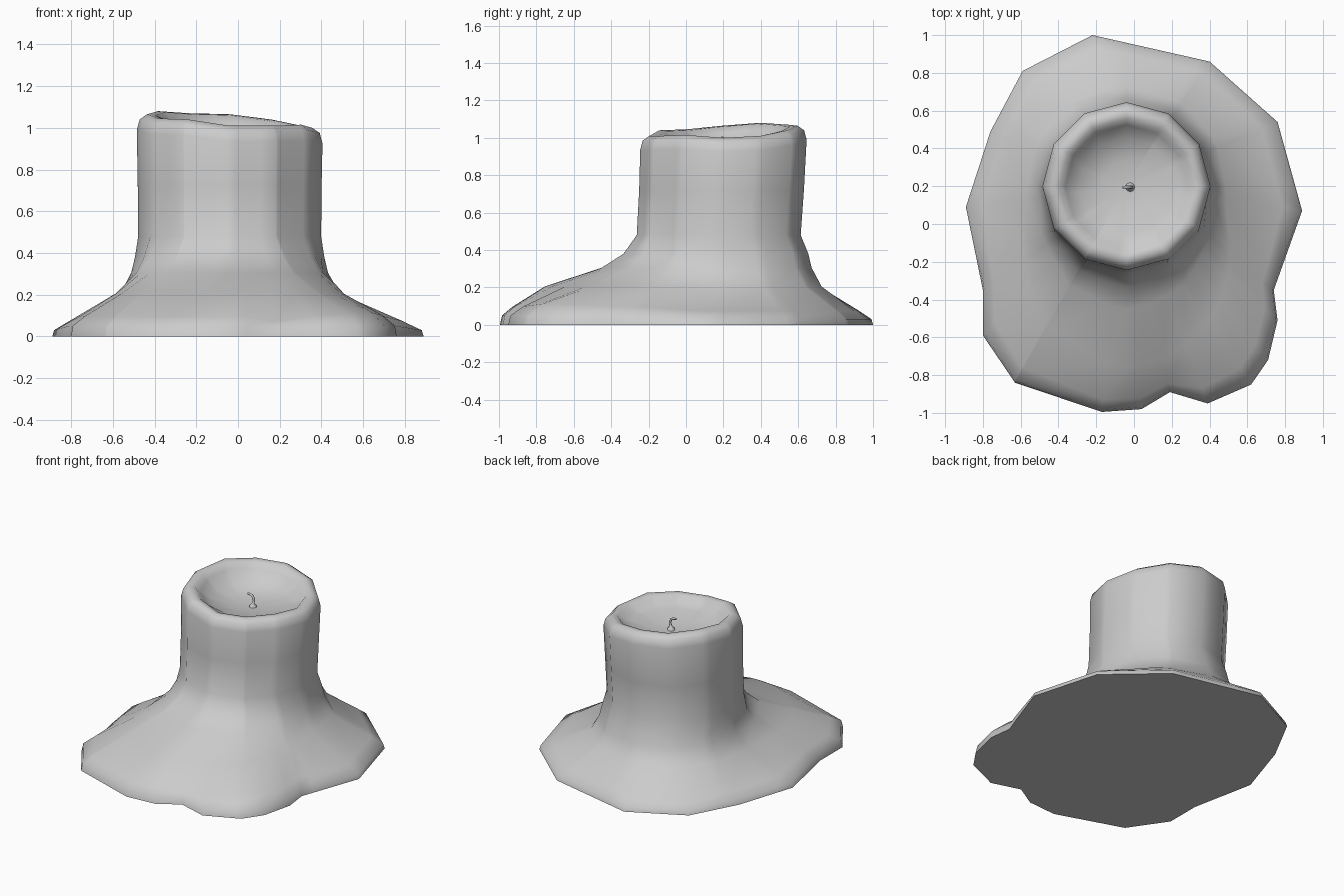
import bpy, bmesh, math
from mathutils import Vector

if "Cube" in bpy.data.objects:
    bpy.data.objects.remove(bpy.data.objects["Cube"])

CENTRE = Vector((-0.04, 0.20))


def loft(name, rings, angle, tip=None):
    """Skin a list of equal-length rings; n-gon bottom, n-gon or fan top."""
    bm = bmesh.new()
    rows = [[bm.verts.new(p) for p in ring] for ring in rings]
    n = len(rows[0])
    for a, b in zip(rows, rows[1:]):
        for i in range(n):
            j = (i + 1) % n
            bm.faces.new((a[i], a[j], b[j], b[i]))
    bm.faces.new(rows[0][::-1])
    if tip:
        t = bm.verts.new(tip)
        for i in range(n):
            bm.faces.new((rows[-1][i], rows[-1][(i + 1) % n], t))
    else:
        bm.faces.new(rows[-1])
    bmesh.ops.recalc_face_normals(bm, faces=bm.faces)
    me = bpy.data.meshes.new(name)
    bm.to_mesh(me)
    bm.free()
    ob = bpy.data.objects.new(name, me)
    bpy.context.collection.objects.link(ob)
    bpy.ops.object.select_all(action='DESELECT')
    ob.select_set(True)
    bpy.context.view_layer.objects.active = ob
    bpy.ops.object.shade_smooth_by_angle(angle=math.radians(angle))
    return ob


def angle_of(p):
    return math.atan2(p.y, p.x) % math.tau


def ray_radius(poly, a):
    """Distance from the centre to a polygon outline in direction a."""
    d = Vector((math.cos(a), math.sin(a)))
    for p, q in zip(poly, poly[1:] + poly[:1]):
        e = q - p
        den = d.x * e.y - d.y * e.x
        if abs(den) < 1e-9:
            continue
        t = (p.x * e.y - p.y * e.x) / den
        s = (p.x * d.y - p.y * d.x) / den
        if t > 0 and -1e-5 <= s <= 1 + 1e-5:
            return t


# Outlines of the wax puddle and the twelve-sided column
puddle = [Vector(p) - CENTRE for p in [
    (0.89, 0.07), (0.76, 0.54), (0.40, 0.86), (-0.22, 1.0), (-0.59, 0.81),
    (-0.76, 0.49), (-0.89, 0.09), (-0.80, -0.35), (-0.80, -0.59),
    (-0.63, -0.84), (-0.17, -0.995), (0.04, -0.98), (0.19, -0.89),
    (0.39, -0.95), (0.62, -0.85), (0.71, -0.72), (0.76, -0.51), (0.74, -0.35)]]
column = [Vector((math.cos(i * math.tau / 12), math.sin(i * math.tau / 12))) * 0.445
          for i in range(12)]
rim_heights = [1.0, 1.01, 1.04, 1.065, 1.07, 1.08, 1.065, 1.045, 1.04, 1.01, 1.01, 1.015]

angles = []
for a in sorted(angle_of(p) for p in puddle + column):
    if not angles or a - angles[-1] > 0.03 or any(abs(a - angle_of(p)) < 1e-6 for p in puddle):
        angles.append(a)


def rim_z(a):
    f = a / math.tau * 12
    i = int(f + 1e-6)
    t = max(0, f - i)
    return rim_heights[i % 12] * (1 - t) + rim_heights[(i + 1) % 12] * t


def wax_profile(a):
    """(radius, z, y shift) from the ground up over the rim into the bowl."""
    w = max(0, -math.sin(a)) ** 2           # how far the wax runs to the front
    R, c, top = ray_radius(puddle, a), ray_radius(column, a), rim_z(a)
    edge = 0.05 if R * math.sin(a) < -0.4 else 0.03
    ra = min(0.525 + 0.43 * w, R * 0.86)
    lobe = 0.02 * math.exp(-((a - math.radians(306)) / 0.2) ** 2)
    groove = 0.025 * math.exp(-((a - math.radians(282)) / 0.07) ** 2)
    return [
        (R, 0, 0), (R * 0.99, edge, 0),
        (R * 0.74 + ra * 0.26, edge + 0.045 + lobe - groove, 0),
        (ra, 0.205, 0),
        (c * 1.06 + 0.18 * w, 0.305, 0),
        (c * 1.02 + 0.08 * w, 0.38, 0),
        (c * 0.985, 0.48, -0.025),
        (c * 0.99, 0.72, -0.01),
        (c, top - 0.075, 0), (c * 0.97, top - 0.025, 0), (c * 0.89, top, 0),
        (c * 0.80, top - 0.005, 0), (c * 0.73, top - 0.04, 0),
        (c * 0.58, 0.955, 0), (c * 0.30, 0.925, 0)]


# Wax body: puddle, column, rim and bowl in one skin
profiles = [wax_profile(a) for a in angles]
rings = [[(CENTRE.x + p[k][0] * math.cos(a), CENTRE.y + p[k][0] * math.sin(a) + p[k][2], p[k][1])
          for a, p in zip(angles, profiles)] for k in range(len(profiles[0]))]
loft("candle_wax", rings, 50, tip=(CENTRE.x, CENTRE.y, 0.915))

# Wick: thin flared stem curling to the left
stem = [(-0.02, 0.905, 0.028), (-0.02, 0.928, 0.022), (-0.02, 0.94, 0.009),
        (-0.012, 0.965, 0.008), (-0.022, 0.99, 0.008), (-0.042, 1.0, 0.008),
        (-0.06, 1.0, 0.006)]
lean = [0, 0, 0, 0, 0.7, 1.3, 1.5]
wick = []
for (x, z, r), t in zip(stem, lean):
    wick.append([(x + r * math.cos(b) * math.cos(t), 0.195 + r * math.sin(b),
                  z + r * math.cos(b) * math.sin(t))
                 for b in (i * math.tau / 8 for i in range(8))])
# tilt sign: ring tops face -x as the stem bends over
for ring, (x, z, r), t in zip(wick, stem, lean):
    for i in range(8):
        b = i * math.tau / 8
        ring[i] = (x + r * math.cos(b) * math.cos(t), 0.195 + r * math.sin(b),
                   z + r * math.cos(b) * math.sin(t))
loft("wick", wick, 60)
